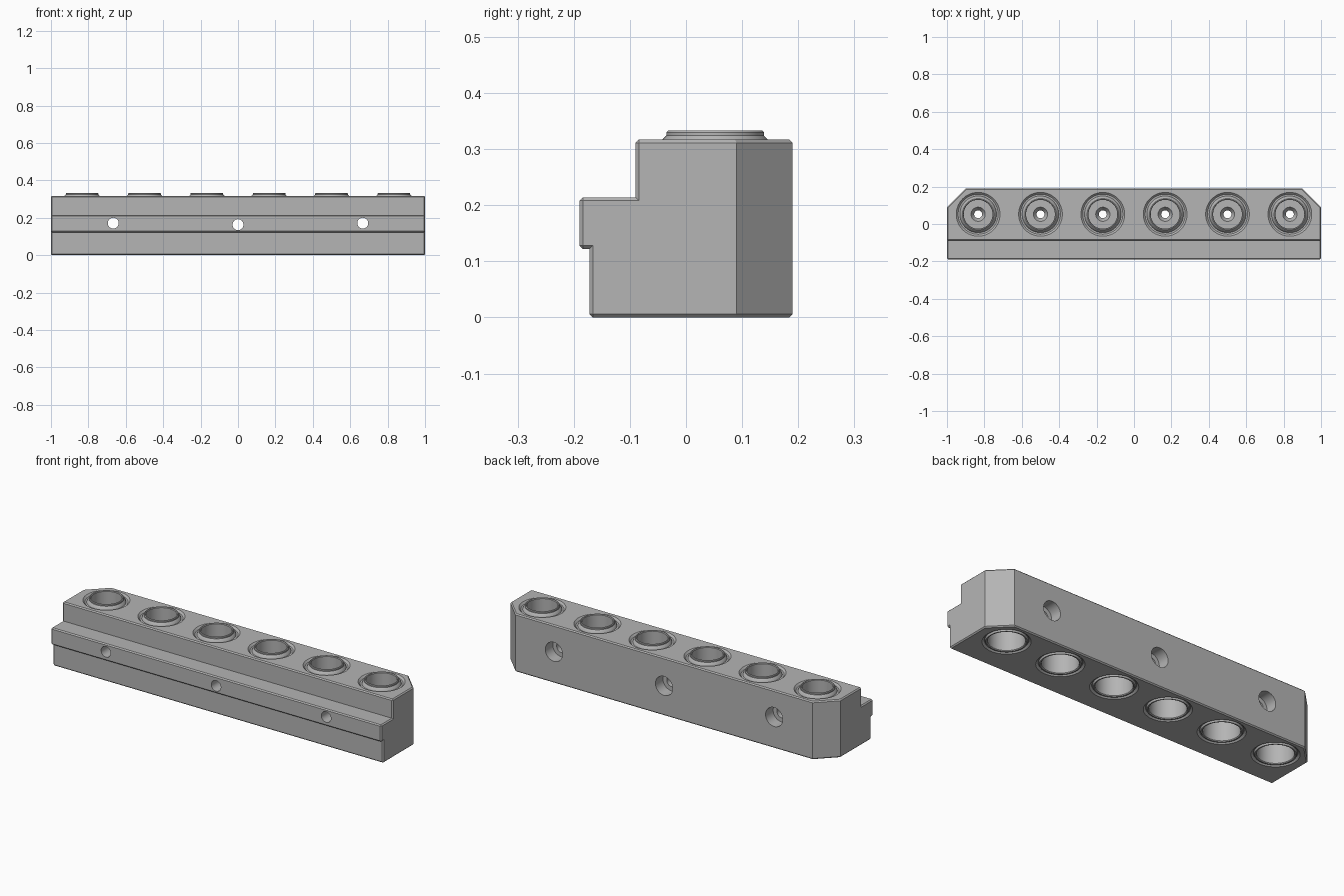
import bpy, bmesh, math
from mathutils import Matrix, Vector

if "Cube" in bpy.data.objects:
    bpy.data.objects.remove(bpy.data.objects["Cube"])

SEG = 64
PORT_X = [(i - 2.5) / 3 for i in range(6)]
PORT_Y = 0.052
SCREWS = [(-0.667, 0.171), (0.0, 0.163), (0.667, 0.171)]

metal = bpy.data.materials.new("grey metal")
metal.diffuse_color = (0.46, 0.46, 0.46, 1)
metal.use_nodes = True
metal.node_tree.nodes["Principled BSDF"].inputs["Base Color"].default_value = metal.diffuse_color


def lathe(bm, profile, matrix, ring=False):
    """Revolve (radius, height) points about local z; ring closes the profile on itself."""
    rows = []
    for r, z in profile:
        if r == 0:
            rows.append([bm.verts.new(matrix @ Vector((0, 0, z)))] * SEG)
        else:
            rows.append([bm.verts.new(matrix @ Vector((r * math.cos(a), r * math.sin(a), z)))
                         for a in (2 * math.pi * k / SEG for k in range(SEG))])
    pairs = list(zip(rows, rows[1:]))
    if ring:
        pairs.append((rows[-1], rows[0]))
    for a, b in pairs:
        for k in range(SEG):
            j = (k + 1) % SEG
            corners = list(dict.fromkeys((a[k], a[j], b[j], b[k])))
            bm.faces.new(corners)


def finish(bm, name):
    bmesh.ops.recalc_face_normals(bm, faces=bm.faces)
    mesh = bpy.data.meshes.new(name)
    bm.to_mesh(mesh)
    bm.free()
    mesh.materials.append(metal)
    ob = bpy.data.objects.new(name, mesh)
    bpy.context.collection.objects.link(ob)
    return ob


def smooth(ob):
    bpy.ops.object.select_all(action='DESELECT')
    ob.select_set(True)
    bpy.context.view_layer.objects.active = ob
    bpy.ops.object.shade_smooth_by_angle(angle=math.radians(25))


# Block: stepped cross-section extruded along x
section = [(-0.172, 0), (0.19, 0), (0.19, 0.317), (-0.09, 0.317),
           (-0.09, 0.214), (-0.19, 0.214), (-0.19, 0.122), (-0.172, 0.122)]
bm = bmesh.new()
face = bm.faces.new([bm.verts.new((-1, y, z)) for y, z in section])
out = bmesh.ops.extrude_face_region(bm, geom=[face])
bmesh.ops.translate(bm, vec=(2, 0, 0), verts=[v for v in out["geom"] if isinstance(v, bmesh.types.BMVert)])
bmesh.ops.recalc_face_normals(bm, faces=bm.faces)

# Clipped rear corners
for s in (-1, 1):
    cut = bmesh.ops.bisect_plane(bm, geom=bm.verts[:] + bm.edges[:] + bm.faces[:],
                                 plane_co=(s, 0.09, 0), plane_no=(s, 1, 0), clear_outer=True)
    bmesh.ops.contextual_create(bm, geom=[e for e in cut["geom_cut"] if isinstance(e, bmesh.types.BMEdge)])
bmesh.ops.recalc_face_normals(bm, faces=bm.faces)

# Small chamfer on the square outer edges
outer = [e for e in bm.edges if e.is_manifold and e.calc_face_angle_signed() > math.radians(60)]
bmesh.ops.bevel(bm, geom=outer, offset=0.006, offset_type='OFFSET', segments=1,
                profile=0.5, affect='EDGES', clamp_overlap=True)
block = finish(bm, "manifold_block")

# Cutter: stepped vertical ports and counterbored cross holes
port = [(0, -0.01), (0.127, -0.01), (0.107, 0.01), (0.09, 0.01), (0.09, 0.13),
        (0.021, 0.13), (0.021, 0.175), (0.038, 0.2), (0.077, 0.2), (0.077, 0.307),
        (0.107, 0.307), (0.127, 0.327), (0, 0.327)]
screw = [(0, -0.25), (0.029, -0.25), (0.029, 0.125), (0.052, 0.125), (0.052, 0.25), (0, 0.25)]
bm = bmesh.new()
for x in PORT_X:
    lathe(bm, port, Matrix.Translation((x, PORT_Y, 0)))
for x, z in SCREWS:
    lathe(bm, screw, Matrix.Translation((x, 0, z)) @ Matrix.Rotation(-math.pi / 2, 4, 'X'))
cutter = finish(bm, "hole_cutter")
cutter.hide_render = True

mod = block.modifiers.new("holes", 'BOOLEAN')
mod.operation = 'DIFFERENCE'
mod.solver = 'EXACT'
mod.object = cutter
bpy.context.view_layer.objects.active = block
block.select_set(True)
bpy.ops.object.modifier_apply(modifier=mod.name)
bpy.data.objects.remove(cutter)
smooth(block)

# Raised collars on top and flush sleeves underneath
collar = [(0.077, 0.307), (0.098, 0.307), (0.094, 0.317), (0.087, 0.324),
          (0.087, 0.330), (0.084, 0.333), (0.080, 0.333), (0.077, 0.329)]
sleeve = [(0.09, 0.01), (0.103, 0.01), (0.100, 0), (0.094, 0), (0.09, 0.004)]
for name, profile in (("port_collar", collar), ("bottom_sleeve", sleeve)):
    for i, x in enumerate(PORT_X):
        bm = bmesh.new()
        lathe(bm, profile, Matrix.Translation((x, PORT_Y, 0)), ring=True)
        smooth(finish(bm, f"{name}_{i + 1}"))
